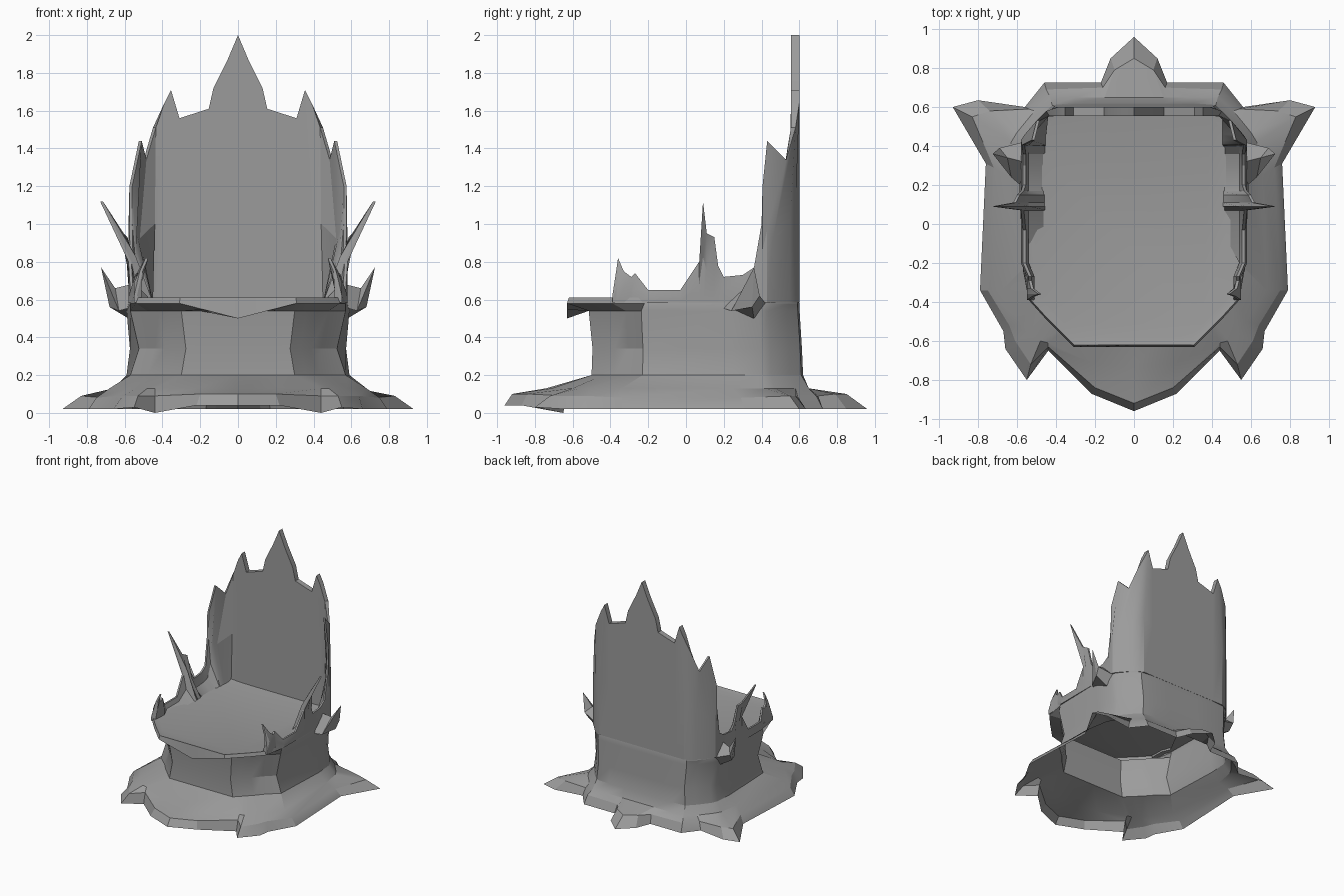
import bpy
import bmesh
import math

default_cube = bpy.data.objects.get("Cube")
if default_cube:
    bpy.data.objects.remove(default_cube, do_unlink=True)

# One plain stone colour for the whole throne
stone = bpy.data.materials.new("stone_grey")
stone.use_nodes = True
stone_colour = (0.33, 0.33, 0.33, 1)
stone.diffuse_color = stone_colour
stone.node_tree.nodes["Principled BSDF"].inputs["Base Color"].default_value = stone_colour


def finish(name, bm):
    """Turn a bmesh into a finished, shaded object."""
    bmesh.ops.recalc_face_normals(bm, faces=bm.faces)
    mesh = bpy.data.meshes.new(name)
    bm.to_mesh(mesh)
    bm.free()
    mesh.materials.append(stone)
    part = bpy.data.objects.new(name, mesh)
    bpy.context.collection.objects.link(part)
    bpy.ops.object.select_all(action="DESELECT")
    part.select_set(True)
    bpy.context.view_layer.objects.active = part
    bpy.ops.object.shade_smooth_by_angle(angle=math.radians(22))
    return part


def loft(name, rows, around=False, tube=False, cap_last_row=False):
    """Skin rows of equal length; around joins row ends, tube joins last row to first."""
    bm = bmesh.new()
    grid = [[bm.verts.new(point) for point in row] for row in rows]
    count = len(grid[0])
    row_pairs = list(zip(grid, grid[1:]))
    if tube:
        row_pairs.append((grid[-1], grid[0]))
    for low, high in row_pairs:
        for i in range(count if around else count - 1):
            j = (i + 1) % count
            bm.faces.new((low[i], low[j], high[j], high[i]))
    if cap_last_row:
        bm.faces.new(grid[-1])
    if tube:
        bm.faces.new([row[0] for row in grid])
        bm.faces.new([row[-1] for row in reversed(grid)])
    return finish(name, bm)


def mirrored_ring(half):
    """Half ring from front centre to back centre, completed on the other side."""
    return half + [(-x, y, z) for x, y, z in reversed(half[1:-1])]


def at_height(plan, z):
    return [(x, y, z) for x, y in plan]


# Spread foot with pointed toes, running front centre to back centre
foot_edge = [(0, -.96, .04), (.22, -.87, .04), (.44, -.65, 0), (.55, -.8, .03),
             (.66, -.64, .02), (.67, -.55, .02), (.79, -.34, .02), (.76, .31, .02),
             (.93, .6, .02), (.8, .635, .02), (.56, .6, .02), (.46, .725, .02),
             (.17, .725, .02), (.12, .85, .02), (0, .96, .02)]
foot_rim = [(0, -.92, .1), (.2, -.84, .1), (.44, -.63, .09), (.53, -.72, .09),
            (.61, -.6, .09), (.64, -.52, .09), (.75, -.34, .08), (.72, .29, .08),
            (.83, .55, .09), (.74, .58, .09), (.54, .59, .09), (.45, .69, .09),
            (.16, .7, .09), (.1, .79, .1), (0, .85, .1)]
foot_top = at_height([(0, -.74), (.22, -.71), (.44, -.61), (.48, -.6), (.54, -.56),
                      (.58, -.5), (.68, -.34), (.66, .25), (.63, .42), (.6, .47),
                      (.51, .58), (.43, .65), (.3, .65), (.15, .65), (0, .65)], .13)

# Faceted body, narrowing at the waist
body_plan = [(0, -.5), (.2, -.5), (.3, -.5), (.36, -.44), (.42, -.38), (.48, -.31),
             (.57, -.23), (.59, .25), (.58, .4), (.56, .45), (.48, .55), (.42, .61),
             (.3, .62), (.15, .62), (0, .62)]
body_waist = [(x * (.92 if y < 0 else .97), y * .99) for x, y in body_plan]
body_neck = [(x, y * (1.03 if y < 0 else .97)) for x, y in body_plan]

# Overhanging seat edge, drooping to a point at the front
seat_plan = [(0, -.63), (.18, -.63), (.31, -.63), (.38, -.56), (.45, -.49), (.54, -.39),
             (.57, -.22), (.58, .25), (.58, .4), (.56, .45), (.48, .55), (.42, .59),
             (.3, .6), (.15, .6), (0, .6)]
lip_under = [(x, y, .58 - max(0, .08 - .26 * x) * (y < 0)) for x, y in seat_plan]
lip_top = [(x * .99, y * .985, .61) for x, y in seat_plan]
seat_inner = [(x * .93, y * .92, .6) for x, y in seat_plan]

rings = [foot_edge, foot_rim, foot_top, at_height(body_plan, .2),
         at_height(body_waist, .34), at_height(body_neck, .54),
         lip_under, lip_top, seat_inner]
loft("base_and_seat", [mirrored_ring(ring) for ring in rings],
     around=True, cap_last_row=True)

# Jagged arm and back wall: crown points, front of the arm to back centre
arm_crown = [(.55, -.39, .62), (.52, -.37, .75), (.49, -.36, .82), (.53, -.33, .75),
             (.54, -.29, .72), (.54, -.27, .74), (.57, -.2, .65), (.57, -.03, .65),
             (.58, .07, .8), (.73, .09, 1.12), (.62, .11, .95), (.6, .15, .93),
             (.58, .17, .78), (.57, .2, .72), (.57, .3, .73), (.57, .36, .77),
             (.575, .4, 1), (.575, .405, 1.2), (.525, .43, 1.44)]
back_crown = [(.5, .53, 1.34), (.45, .58, 1.51), (.39, .6, 1.64), (.355, .6, 1.71),
              (.31, .6, 1.56), (.155, .6, 1.61), (.13, .6, 1.72), (.055, .6, 1.87),
              (0, .6, 2)]
back_foot = [(.56, .46), (.48, .55), (.44, .58), (.4, .6), (.31, .6), (.155, .6),
             (.13, .6), (.055, .6), (0, .6)]
arm_foot = [(.58 if y > -.25 else .55, y) for x, y, z in arm_crown]
crown = arm_crown + back_crown
wall_foot = arm_foot + back_foot


def inner_point(x, y, z, thickness):
    """Step inwards: sideways along the arms, forwards along the back."""
    return (x - thickness if x > .4 else x, min(y, .555), z)


def inner_foot(x, y):
    sloped = min(x, .45) if y > -.05 else x - .04
    return (sloped, min(y, .555), .585)


outer_low = at_height(wall_foot, .585)
outer_mid = [(fx, fy, .585 + .45 * (c[2] - .585)) for (fx, fy), c in zip(wall_foot, crown)]
inner_top = [inner_point(x, y, z, .015) for x, y, z in crown]
inner_mid = [inner_point(x, y, z, .04) for x, y, z in outer_mid]
inner_low = [inner_foot(x, y) for x, y in wall_foot]


def across(half):
    return half + [(-x, y, z) for x, y, z in reversed(half[:-1])]


loft("arms_and_back", [across(row) for row in
     (outer_low, outer_mid, crown, inner_top, inner_mid, inner_low)], tube=True)

# Hooked thorn on the outside of each arm
for side, label in ((1, "left"), (-1, "right")):
    bm = bmesh.new()
    root = [(.56, .18, .56), (.58, .36, .5), (.57, .42, .58), (.57, .32, .68)]
    bend = [(.63, .24, .54), (.68, .35, .56), (.69, .39, .62), (.65, .34, .66)]
    loops = [[bm.verts.new((side * x, y, z)) for x, y, z in ring] for ring in (root, bend)]
    tip = bm.verts.new((side * .725, .36, .77))
    for i in range(4):
        j = (i + 1) % 4
        bm.faces.new((loops[0][i], loops[0][j], loops[1][j], loops[1][i]))
        bm.faces.new((loops[1][i], loops[1][j], tip))
    bm.faces.new(loops[0])
    finish(label + "_arm_thorn", bm)
